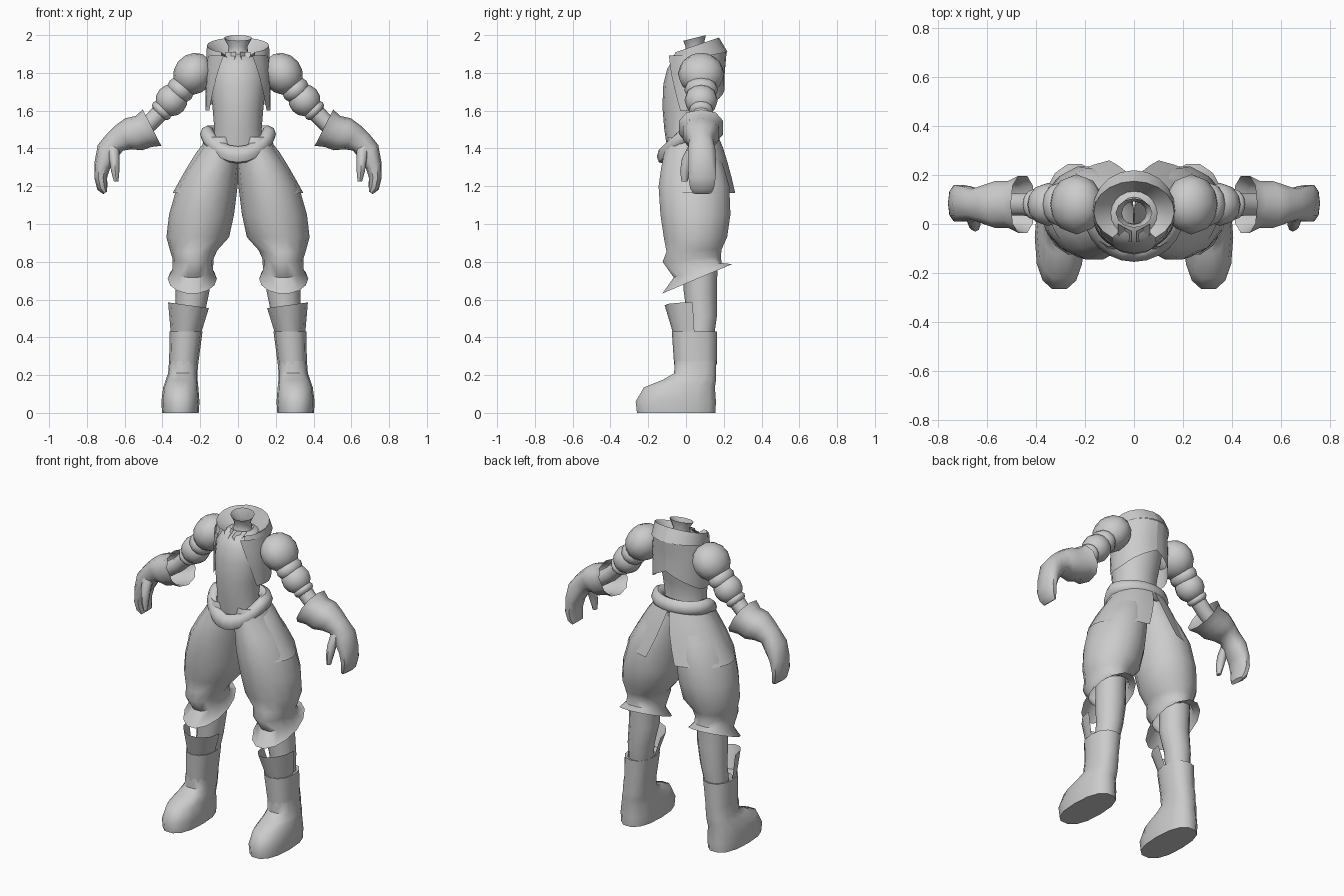
import bpy, bmesh, math
from math import sin, cos, pi, radians

grey = bpy.data.materials.new("plain_grey")
grey.diffuse_color = (0.6, 0.6, 0.6, 1)


def lerp(a, b, t):
    return a + (b - a) * t


def finish(name, bm, mirror):
    bmesh.ops.remove_doubles(bm, verts=bm.verts, dist=0.0005)
    bmesh.ops.recalc_face_normals(bm, faces=bm.faces)
    me = bpy.data.meshes.new(name)
    bm.to_mesh(me)
    bm.free()
    me.materials.append(grey)
    ob = bpy.data.objects.new(name, me)
    bpy.context.collection.objects.link(ob)
    bpy.ops.object.select_all(action='DESELECT')
    ob.select_set(True)
    bpy.context.view_layer.objects.active = ob
    bpy.ops.object.shade_smooth_by_angle(angle=radians(50))
    if mirror:
        ob.modifiers.new("mirror", 'MIRROR').use_mirror_merge = False
    return ob


def loft(name, rings, n=12, caps="", mirror=True, p=1.0):
    """Rings: x, y, z, side radius, depth radius, tilt in degrees, front-back slope."""
    bm = bmesh.new()
    loops = []
    for r in rings:
        x, y, z, ru, rv, a, s = (tuple(r) + (0, 0))[:7]
        a = radians(a)
        loop = []
        for i in range(n):
            t = 2 * pi * i / n
            c = math.copysign(abs(cos(t)) ** p, cos(t)) * ru
            d = math.copysign(abs(sin(t)) ** p, sin(t)) * rv
            loop.append(bm.verts.new((x + c * cos(a), y + d, z + c * sin(a) + s * d)))
        loops.append(loop)
    for A, B in zip(loops, loops[1:]):
        for i in range(n):
            j = (i + 1) % n
            bm.faces.new((A[i], A[j], B[j], B[i]))
    if "s" in caps:
        bm.faces.new(loops[0])
    if "e" in caps:
        bm.faces.new(loops[-1])
    return finish(name, bm, mirror)


def sheet(name, f, nu, nv, mirror=True):
    """Open surface from f(u, v), u and v in 0..1."""
    bm = bmesh.new()
    g = [[bm.verts.new(f(i / nu, j / nv)) for j in range(nv + 1)] for i in range(nu + 1)]
    for i in range(nu):
        for j in range(nv):
            bm.faces.new((g[i][j], g[i + 1][j], g[i + 1][j + 1], g[i][j + 1]))
    return finish(name, bm, mirror)


# Torso and neck
loft("torso", [(0, .02, 1.40, .15, .12), (0, 0, 1.50, .125, .115), (0, .005, 1.62, .135, .13),
               (0, .02, 1.74, .15, .14), (0, .035, 1.82, .15, .135), (0, .05, 1.88, .115, .115),
               (0, .05, 1.90, .06, .06)], n=16, mirror=False)
loft("neck", [(0, .05, 1.86, .075, .075), (0, .05, 1.90, .055, .05), (0, .045, 1.94, .05, .047),
              (0, .045, 1.985, .075, .06, 0, .25)], n=12, mirror=False)
sheet("shirt_collar_point", lambda u, v: (.01 + .055 * u, -.03 - .045 * v + .03 * u,
                                          1.91 - v * (.07 if u == .5 else .02)), 2, 1)


# Flared collar, open at the front
def collar(u, v):
    t = lerp(radians(-58), pi / 2, u)
    k = v * 2
    if k <= 1:
        rx, ry, cy = lerp(.075, .165, k), lerp(.075, .125, k), .05
        z = lerp(1.87, 1.945 + .042 * sin(t), k)
    else:
        k -= 1
        rx, ry, cy = lerp(.165, .168, k), lerp(.125, .16, k), lerp(.05, .06, k)
        z = lerp(1.945 + .042 * sin(t), 1.88 + .03 * sin(t), k)
    return (rx * cos(t), cy + ry * sin(t), z)


sheet("collar", collar, 8, 4)


# Short vest, arched at the back
def vest(u, v):
    t = lerp(radians(lerp(-62, -28, v)), pi / 2, u)
    z = lerp(1.90 + .01 * sin(t), 1.60 + .12 * max(0, u - .35) / .65, v)
    k = max(0, (z - 1.8) / .11)
    return ((.172 - .01 * k) * cos(t), .045 + (.160 + .01 * k * sin(t)) * sin(t), z)


sheet("vest", vest, 10, 5)


# Padded belt dipping to a point at the front
def belt(u, v):
    t, q = 2 * pi * u, 2 * pi * v
    front = max(0, -sin(t)) ** 1.6
    r = .038 * cos(q)
    return ((.163 + r) * cos(t), .02 + (.125 + .012 * front + r) * sin(t),
            1.475 - .11 * front + .046 * sin(q) - .2 * front * r)


sheet("belt", belt, 24, 8, mirror=False)


# Skirt panels, one per side, parting at front and back
def panel(u, v):
    t = lerp(radians(lerp(-58, -48, v)), radians(lerp(90, 73, v)), u)
    rx = lerp(.165, .345, v ** .85)
    ry = lerp(.135, .225, v ** .8)
    return (rx * cos(t), lerp(.025, .045, v) + ry * sin(t), lerp(1.45 + .04 * sin(t), 1.165, v))


sheet("skirt_panel", panel, 10, 4)

# Puffed trousers with flared slanting hems
loft("trouser_leg", [(.085, .02, 1.46, .09, .115), (.095, .025, 1.40, .10, .14),
                     (.130, .035, 1.30, .135, .170), (.162, .042, 1.20, .160, .192),
                     (.193, .050, 1.05, .172, .190), (.213, .050, .93, .166, .172),
                     (.235, .043, .86, .125, .150, 0, .05), (.238, .03, .815, .108, .158, 0, .1),
                     (.240, .062, .755, .108, .130, 0, .3), (.242, .06, .71, .130, .190, 0, .42)], n=14)

# Lower legs, shin guards and boots
loft("lower_leg", [(.24, .08, .86, .09, .09), (.24, .075, .65, .09, .088),
                   (.255, .085, .52, .078, .08), (.27, .07, .38, .068, .075)], n=12)


def guard(u, v):
    t = lerp(-pi, 0, u)
    return (lerp(.262, .276, v) + lerp(.108, .08, v) * cos(t),
            lerp(.035, .045, v) + lerp(.148, .113, v) * sin(t), lerp(.57, .42, v) + .015 * cos(t) * (1 - v))


sheet("shin_guard", guard, 6, 1)
loft("boot_shaft", [(.288, .05, .255, .077, .113), (.275, .045, .43, .087, .12),
                    (.272, .06, .425, .07, .085)], n=12, p=.85)
loft("boot_foot", [(.305, -.052, 0, .097, .212), (.305, -.054, .06, .101, .217),
                   (.303, -.035, .135, .093, .192), (.298, .018, .175, .084, .144),
                   (.292, .048, .21, .078, .113), (.288, .05, .275, .077, .113)],
     n=14, caps="s", p=.82)


# Puffed sleeves: rounded bulges along the upper arm
def puff(name, x, z, half, ru, rv, a):
    rings = []
    for k in range(7):
        q = lerp(-75, 75, k / 6)
        o, c = half * sin(radians(q)), cos(radians(q))
        rings.append((x + o * sin(radians(a)), .08, z - o * cos(radians(a)), ru * c, rv * c, a))
    loft(name, rings, n=12, caps="se")


puff("shoulder_puff", .235, 1.795, .115, .105, .123, 38)
puff("sleeve_band", .305, 1.71, .06, .075, .09, 40)
puff("elbow_puff", .352, 1.655, .085, .085, .088, 42)
puff("sleeve_cuff", .405, 1.60, .035, .062, .065, 45)
loft("forearm", [(.37, .08, 1.635, .05, .05, 48), (.47, .08, 1.53, .045, .048, 52),
                 (.55, .08, 1.475, .045, .048, 60)], n=10)

# Gloves with flared cuffs and curled hands
loft("glove", [(.455, .08, 1.51, .108, .122, 63), (.50, .08, 1.49, .092, .100, 63),
               (.552, .08, 1.475, .096, .100, 62), (.605, .08, 1.46, .076, .082, 58),
               (.65, .08, 1.435, .062, .066, 48), (.69, .083, 1.385, .062, .075, 32),
               (.718, .085, 1.31, .044, .078, 14), (.727, .085, 1.245, .034, .075, 0),
               (.718, .085, 1.195, .030, .066, -28), (.703, .085, 1.165, .012, .05, -35)],
     n=10, caps="e", p=.85)
loft("thumb", [(.66, .045, 1.41, .035, .035, 20), (.655, .01, 1.345, .028, .032, 10),
               (.65, -.005, 1.28, .022, .026), (.645, -.008, 1.225, .012, .016)], n=8, caps="e")
